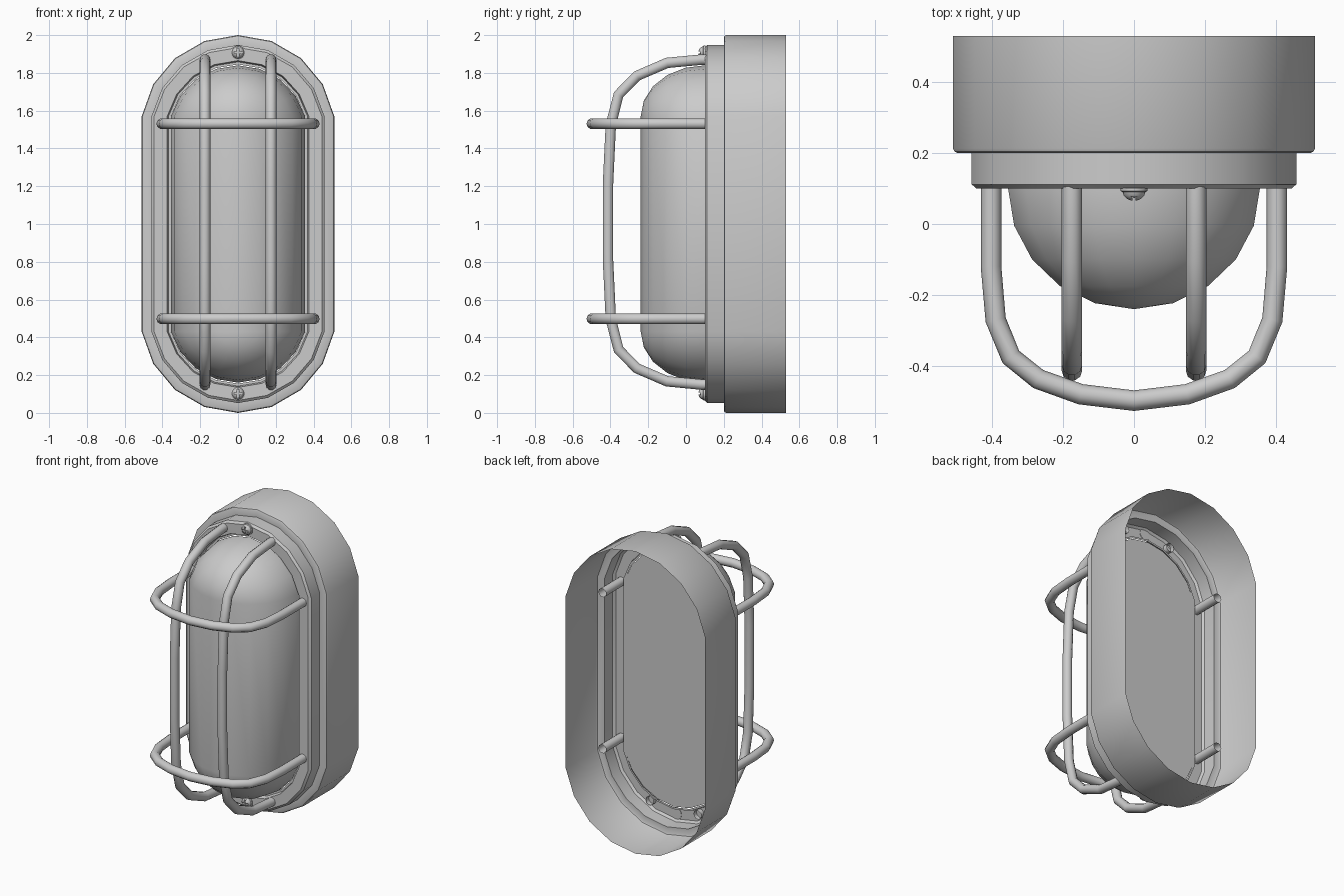
import bpy, bmesh, math
from mathutils import Matrix

if "Cube" in bpy.data.objects:
    bpy.data.objects.remove(bpy.data.objects["Cube"])

CZ = 1.0        # centre height of the body
STRAIGHT = 0.57  # half length of the straight sides
ARC = 8         # segments per rounded end


def outline(w, h):
    """Points of an upright rounded outline: half width w, end cap height h."""
    if w < 1e-5:
        return [(0, s * STRAIGHT) for s in (1, -1) for _ in range(ARC + 1)]
    d = (w * w - h * h) / (2 * h)
    r, a0 = d + h, math.atan2(d, w)
    top = []
    for i in range(ARC + 1):
        a = a0 + (math.pi - 2 * a0) * i / ARC
        top.append((r * math.cos(a), STRAIGHT - d + r * math.sin(a)))
    return top + [(-x, -z) for x, z in top]


def finish(bm, name, angle=30):
    bmesh.ops.remove_doubles(bm, verts=bm.verts, dist=1e-5)
    bmesh.ops.recalc_face_normals(bm, faces=bm.faces)
    me = bpy.data.meshes.new(name)
    bm.to_mesh(me)
    bm.free()
    ob = bpy.data.objects.new(name, me)
    bpy.context.collection.objects.link(ob)
    smooth(ob, angle)
    return ob


def smooth(ob, angle=30):
    bpy.ops.object.select_all(action='DESELECT')
    ob.select_set(True)
    bpy.context.view_layer.objects.active = ob
    bpy.ops.object.shade_smooth_by_angle(angle=math.radians(angle))


def loft(name, rings, cap_first=False):
    """Skin a list of (half width, cap height, y) outlines."""
    bm = bmesh.new()
    loops = [[bm.verts.new((x, y, CZ + z)) for x, z in outline(w, h)]
             for w, h, y in rings]
    for a, b in zip(loops, loops[1:]):
        for i in range(len(a)):
            j = (i + 1) % len(a)
            bm.faces.new((a[i], a[j], b[j], b[i]))
    if cap_first:
        bm.faces.new(loops[0])
    return finish(bm, name)


def bar(name, points):
    """Round bar of the wire guard, open at its hidden ends."""
    cu = bpy.data.curves.new(name, 'CURVE')
    cu.dimensions = '3D'
    cu.bevel_depth = 0.029
    cu.bevel_resolution = 3
    sp = cu.splines.new('POLY')
    sp.points.add(len(points) - 1)
    for p, co in zip(sp.points, points):
        p.co = (*co, 1)
    ob = bpy.data.objects.new(name, cu)
    bpy.context.collection.objects.link(ob)
    bpy.ops.object.select_all(action='DESELECT')
    ob.select_set(True)
    bpy.context.view_layer.objects.active = ob
    bpy.ops.object.convert(target='MESH')
    smooth(bpy.context.object, 40)


def screw(name, z):
    """Pan head screw with a cross slot."""
    bm = bmesh.new()
    profile = [(0.038, 0.102), (0.038, 0.093), (0.032, 0.09), (0.029, 0.08),
               (0.019, 0.07), (0.008, 0.066)]
    n = 16
    loops = [[bm.verts.new((r * math.cos(2 * math.pi * i / n), y,
                            z + r * math.sin(2 * math.pi * i / n)))
              for i in range(n)] for r, y in profile]
    for a, b in zip(loops, loops[1:]):
        for i in range(n):
            j = (i + 1) % n
            bm.faces.new((a[i], a[j], b[j], b[i]))
    bm.faces.new(loops[0])
    bm.faces.new(loops[-1])
    head = finish(bm, name, 40)
    cutters = []
    for sx, sz in ((0.044, 0.009), (0.009, 0.044)):
        cb = bmesh.new()
        bmesh.ops.create_cube(cb, size=1, matrix=Matrix.Translation((0, 0.065, z))
                              @ Matrix.Diagonal((sx, 0.03, sz, 1)))
        cut = finish(cb, "slot_cutter")
        cut.hide_render = True
        mod = head.modifiers.new("slot", 'BOOLEAN')
        mod.operation, mod.object, mod.solver = 'DIFFERENCE', cut, 'EXACT'
        cutters.append(cut)
    bpy.context.view_layer.objects.active = head
    for m in list(head.modifiers):
        bpy.ops.object.modifier_apply(modifier=m.name)
    for c in cutters:
        bpy.data.objects.remove(c)


# Housing: open-backed shell stepping in to the front rim
steps = [(0, 0.53), (0, 0.213), (0.004, 0.204), (0.013, 0.20), (0.052, 0.20),
         (0.052, 0.112), (0.066, 0.10), (0.135, 0.10), (0.142, 0.13), (0.155, 0.13)]
loft("housing", [(0.51 - o, 0.43 - o, y) for o, y in steps])

# Lens: domed cover with a flat back
W, H, DEPTH, N = 0.355, 0.27, 0.34, 5
dome = [(W, H, 0.13)]
for i in range(N + 1):
    a = math.pi / 2 * i / N
    c = math.cos(a) if i < N else 0
    dome.append((W * c, H * c, 0.10 - DEPTH * math.sin(a)))
loft("lens", dome, cap_first=True)

# Guard: two upright and two cross bars, each mirrored from half a path
GZ = 1.01
half = [(0.13, 0.86), (0.08, 0.86), (-0.10, 0.843), (-0.26, 0.774),
        (-0.357, 0.675), (-0.398, 0.515), (-0.413, 0.20)]
path = half + [(y, -z) for y, z in reversed(half)]
for side, x in (("left", -0.175), ("right", 0.175)):
    bar("guard_upright_" + side, [(x, y, GZ + z) for y, z in path])

half = [(0.403, 0.30), (0.403, -0.12), (0.39, -0.27), (0.347, -0.375),
        (0.27, -0.437), (0.15, -0.48)]
path = half + [(0, -0.498)] + [(-x, y) for x, y in reversed(half)]
for level, z in (("lower", 0.498), ("upper", 1.531)):
    bar("guard_cross_bar_" + level, [(x, y, z) for x, y in path])

# Screws at top and bottom of the rim
screw("screw_top", 1.908)
screw("screw_bottom", 0.103)
